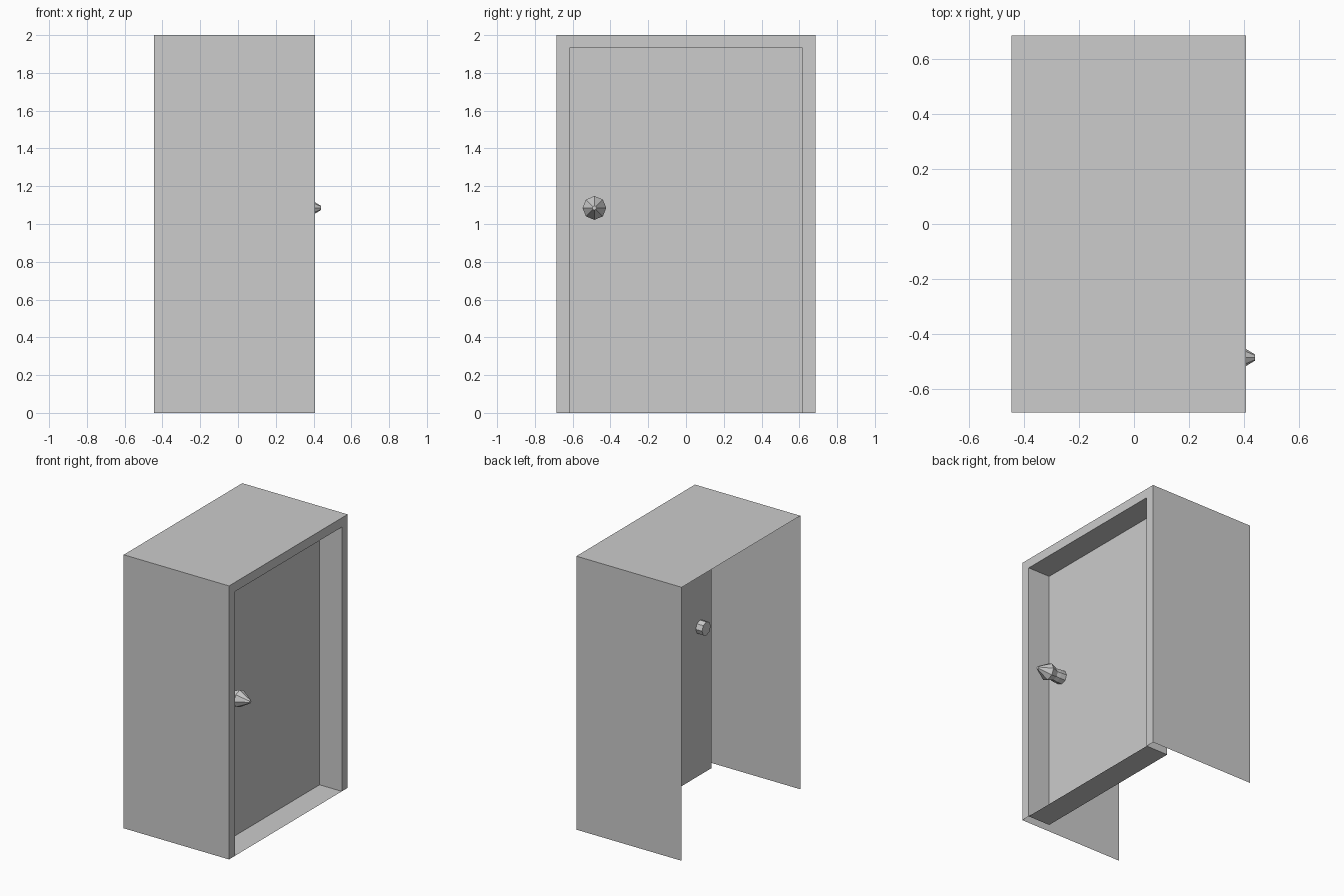
import bpy
import bmesh
import math

if "Cube" in bpy.data.objects:
    bpy.data.objects.remove(bpy.data.objects["Cube"])

grey = bpy.data.materials.new("light grey")
grey.diffuse_color = (0.604, 0.604, 0.604, 1)
grey.use_nodes = True
grey.node_tree.nodes["Principled BSDF"].inputs["Base Color"].default_value = grey.diffuse_color

# Main dimensions
BACK, FRONT, DOOR = -0.445, 0.407, 0.227   # x positions
HALF, HEIGHT = 0.685, 2.0                  # outer case
IN_HALF, IN_TOP = 0.618, 1.932             # doorway opening


def finish(name, bm):
    mesh = bpy.data.meshes.new(name)
    bm.to_mesh(mesh)
    bm.free()
    mesh.materials.append(grey)
    obj = bpy.data.objects.new(name, mesh)
    bpy.context.collection.objects.link(obj)
    return obj


def sheets(name, quads):
    """Thin sheet part made from a few four-cornered faces."""
    bm = bmesh.new()
    for quad in quads:
        bm.faces.new([bm.verts.new(p) for p in quad])
    bmesh.ops.remove_doubles(bm, verts=bm.verts, dist=0.0001)
    return finish(name, bm)


def arch(half, top, x):
    """Corners of an upside-down U, from bottom right to bottom left."""
    return [(x, half, 0), (x, half, top), (x, -half, top), (x, -half, 0)]


def bridge(a, b):
    """Quads joining two matching arches."""
    return [(a[i], a[i + 1], b[i + 1], b[i]) for i in range(3)]


outer_back = arch(HALF, HEIGHT, BACK)
outer_front = arch(HALF, HEIGHT, FRONT)
inner_front = arch(IN_HALF, IN_TOP, FRONT)
inner_door = arch(IN_HALF, IN_TOP, DOOR)

# Case: two side walls and a roof, open at the back and bottom
sheets("case", bridge(outer_back, outer_front))
# Flat frame around the doorway
sheets("door_frame", bridge(outer_front, inner_front))
# Recess lining and sill leading to the door
sheets("door_recess", bridge(inner_front, inner_door))
sheets("sill", [(inner_front[0], inner_front[3], inner_door[3], inner_door[0])])
# Recessed door
sheets("door", [inner_door[::-1]])

# Knob: eight-sided turned shape passing through the door
profile = [(0.175, 0.050), (0.270, 0.048), (0.300, 0.044),
           (0.353, 0.063), (0.440, 0.011)]
bm = bmesh.new()
rings = []
for x, r in profile:
    rings.append([bm.verts.new((x, -0.485 + r * math.cos(k * math.pi / 4),
                                1.085 + r * math.sin(k * math.pi / 4)))
                  for k in range(8)])
for a, b in zip(rings, rings[1:]):
    for k in range(8):
        n = (k + 1) % 8
        bm.faces.new((a[k], a[n], b[n], b[k]))
bm.faces.new(rings[0][::-1])
bm.faces.new(rings[-1])
bmesh.ops.recalc_face_normals(bm, faces=bm.faces)
finish("door_knob", bm)
